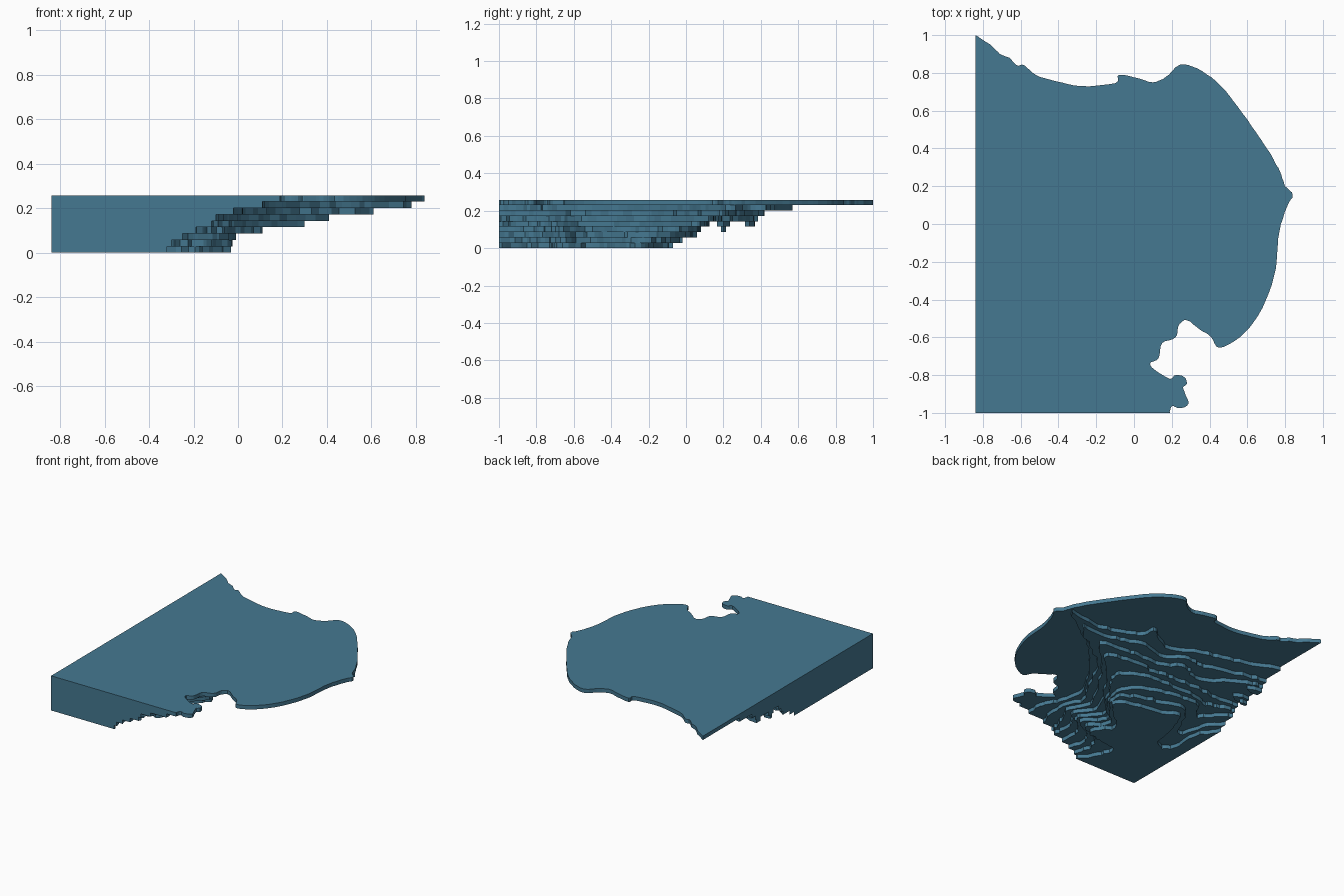
import bpy, bmesh, random
from mathutils import Vector

random.seed(4)
STEP = 0.258 / 9          # thickness of one terrace
LEFT, FRONT = -0.84, -1.0  # the two straight cut sides

mat = bpy.data.materials.new("sea blue")
mat.diffuse_color = (0.06, 0.19, 0.285, 1)


def smooth_line(pts, n, jag):
    """Catmull-Rom line through the points, with a little shoreline roughness."""
    p = [Vector(q) for q in pts]
    p = [p[0]] + p + [p[-1]]
    out = []
    for i in range(1, len(p) - 2):
        a, b, c, d = p[i - 1:i + 3]
        for k in range(n):
            t = k / n
            v = 0.5 * (2 * b + (c - a) * t + (2 * a - 5 * b + 4 * c - d) * t * t
                       + (3 * b - a - 3 * c + d) * t ** 3)
            if k:
                v += Vector((random.uniform(-jag, jag), random.uniform(-jag, jag)))
            out.append((max(v.x, LEFT), max(v.y, FRONT)))
    return out + [tuple(p[-1])]


def slab(name, outline, z0, z1):
    bm = bmesh.new()
    base = bm.faces.new([bm.verts.new((x, y, z0)) for x, y in outline])
    ext = bmesh.ops.extrude_face_region(bm, geom=[base])
    for v in ext["geom"]:
        if isinstance(v, bmesh.types.BMVert):
            v.co.z = z1
    bmesh.ops.recalc_face_normals(bm, faces=bm.faces)
    me = bpy.data.meshes.new(name)
    bm.to_mesh(me)
    bm.free()
    me.materials.append(mat)
    bpy.context.collection.objects.link(bpy.data.objects.new(name, me))


def terrace(level, pts, n=5, jag=0.012):
    """Shore runs from the left side round to the front; the corner closes it."""
    outline = smooth_line(pts, n, jag) + [(LEFT, FRONT)]
    slab("terrace_%d" % level, outline, (level - 1) * STEP, level * STEP)


# terraces, deepest first
terrace(1, [(-.84, -.07), (-.75, -.24), (-.73, -.48), (-.62, -.48), (-.56, -.25),
            (-.49, -.09), (-.35, -.15), (-.2, -.17), (-.04, -.24), (-.13, -.38),
            (-.25, -.5), (-.16, -.66), (-.28, -.7), (-.43, -.73), (-.4, -.88), (-.32, -1)])
terrace(2, [(-.84, -.02), (-.74, -.15), (-.68, -.32), (-.6, -.2), (-.48, -.04),
            (-.32, -.08), (-.15, -.12), (-.025, -.22), (-.1, -.38), (-.22, -.51),
            (-.12, -.67), (-.26, -.73), (-.33, -.85), (-.3, -1)])
terrace(3, [(-.84, .06), (-.74, -.02), (-.65, -.1), (-.55, .02), (-.42, .02),
            (-.25, .0), (-.1, -.06), (-.01, -.2), (-.07, -.37), (-.2, -.53),
            (-.08, -.68), (-.2, -.75), (-.28, -.86), (-.25, -1)])
terrace(4, [(-.84, .08), (-.7, .05), (-.6, .02), (-.45, .07), (-.2, .06), (-.03, .04),
            (.11, -.06), (.03, -.22), (-.05, -.37), (-.17, -.54), (-.06, -.68),
            (-.14, -.76), (-.2, -.87), (-.19, -1)])
terrace(5, [(-.84, .11), (-.65, .1), (-.45, .12), (-.25, .12), (-.1, .1), (.1, .11),
            (.3, .06), (.15, -.12), (.02, -.3), (-.12, -.54), (-.03, -.69),
            (-.09, -.78), (-.13, -.88), (-.12, -1)])
terrace(6, [(-.84, .38), (-.72, .36), (-.55, .25), (-.4, .18), (-.25, .25), (-.1, .17),
            (.1, .17), (.25, .15), (.41, .12), (.22, -.08), (.05, -.32), (-.08, -.56),
            (-.01, -.7), (-.04, -.8), (-.08, -.9), (-.1, -1)])
terrace(7, [(-.84, .42), (-.7, .39), (-.5, .34), (-.35, .3), (-.2, .31), (-.07, .22),
            (.12, .27), (.3, .21), (.45, .18), (.61, .18), (.42, .02), (.2, -.15),
            (.08, -.37), (-.03, -.58), (.02, -.73), (.02, -.84), (-.02, -1)])
terrace(8, [(-.84, .57), (-.64, .49), (-.43, .435), (-.26, .39), (-.07, .3), (.08, .36),
            (.17, .43), (.2, .33), (.36, .25), (.55, .22), (.78, .265), (.6, .12),
            (.44, .02), (.25, -.18), (.11, -.36), (.01, -.58), (.05, -.74),
            (.1, -.85), (.11, -1)])

# small hanging lumps beside the left side
slab("lump_deep", [(-.84, .19), (-.84, .21), (-.8, .215), (-.78, .2), (-.8, .187)],
     3 * STEP, 5 * STEP)
slab("lump_middle", [(-.84, .17), (-.84, .23), (-.78, .235), (-.72, .2), (-.77, .165)],
     4 * STEP, 5 * STEP)
slab("lump_back", [(-.84, .32), (-.84, .37), (-.78, .365), (-.73, .34), (-.78, .315)],
     4 * STEP, 5 * STEP)

# top plate with the full coast
terrace(9, [(-.84, 1), (-.76, .95), (-.71, .9), (-.66, .88), (-.62, .84), (-.58, .84),
            (-.52, .79), (-.41, .755), (-.28, .73), (-.1, .745), (-.08, .79), (.03, .77),
            (.1, .75), (.17, .78), (.22, .83), (.27, .845), (.36, .81), (.46, .73),
            (.55, .62), (.65, .48), (.74, .34), (.78, .26), (.8, .2), (.84, .155),
            (.81, .09), (.77, -.04), (.755, -.2), (.73, -.32), (.66, -.48), (.56, -.6),
            (.45, -.655), (.41, -.6), (.35, -.56), (.28, -.51), (.24, -.53), (.22, -.6),
            (.15, -.63), (.13, -.71), (.085, -.74), (.12, -.78), (.19, -.82),
            (.22, -.8), (.265, -.81), (.28, -.845), (.26, -.87), (.29, -.95),
            (.24, -.975), (.2, -.965), (.19, -1)], 4, 0.002)
